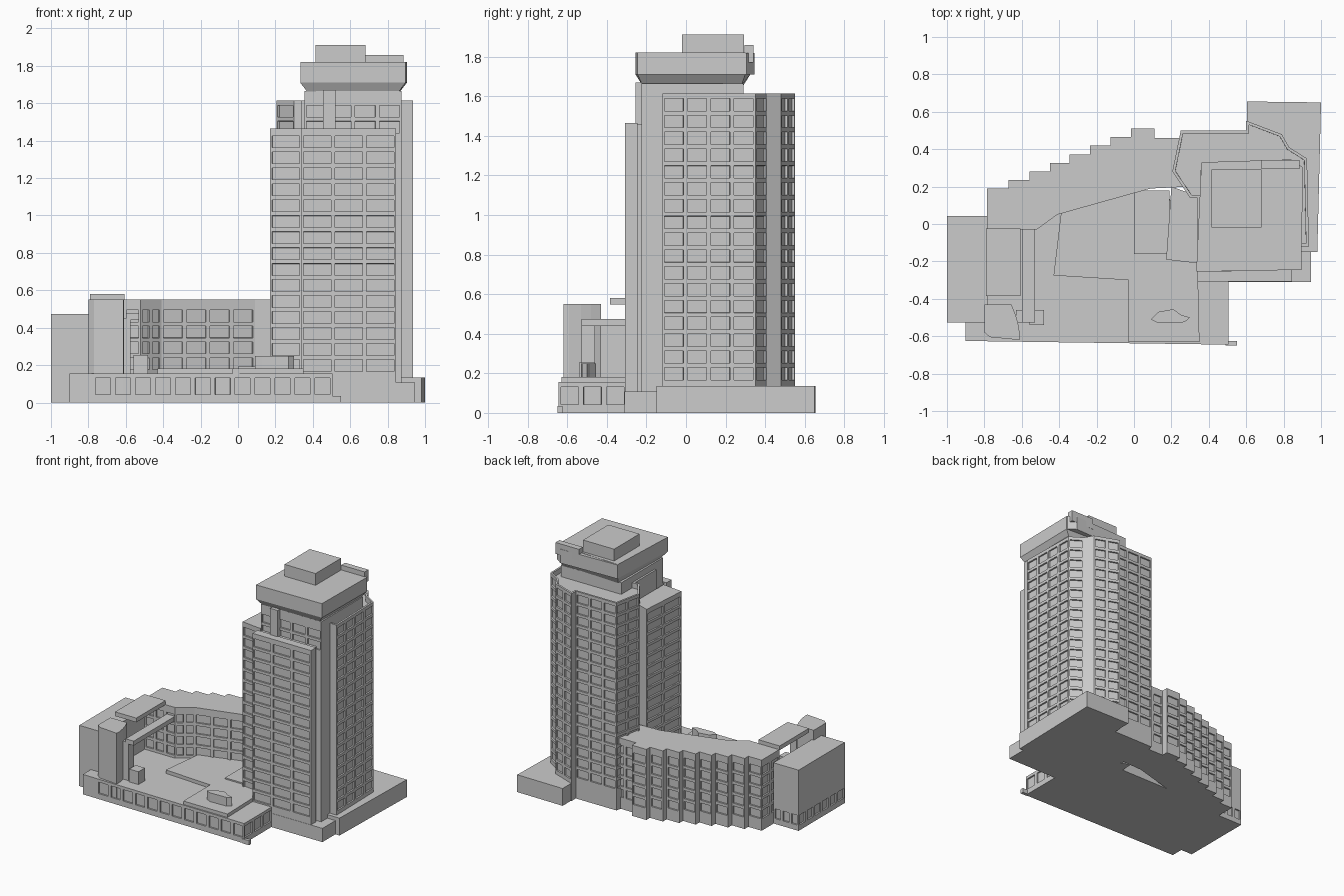
import bpy, bmesh
from mathutils import Vector

if "Cube" in bpy.data.objects:
    bpy.data.objects.remove(bpy.data.objects["Cube"])


def finish(name, bm):
    me = bpy.data.meshes.new(name)
    bm.to_mesh(me)
    bm.free()
    ob = bpy.data.objects.new(name, me)
    bpy.context.collection.objects.link(ob)
    return ob


def prism(name, pts, z0, z1, wins=None, rim=0.0, frame=0.011, depth=0.012):
    """Counter-clockwise footprint extruded z0..z1.
    wins: {edge index: (columns, rows, window z0, window z1)} recessed panes."""
    wins = wins or {}
    bm = bmesh.new()
    n = len(pts)

    def quad(a, b, lo, hi):
        return bm.faces.new([bm.verts.new(v) for v in (
            (a.x, a.y, lo), (b.x, b.y, lo), (b.x, b.y, hi), (a.x, a.y, hi))])

    panes = []
    for i in range(n):
        a, b = Vector(pts[i]), Vector(pts[(i + 1) % n])
        if i not in wins:
            quad(a, b, z0, z1)
            continue
        cols, rows, w0, w1 = wins[i]
        if w0 > z0:
            quad(a, b, z0, w0)
        if w1 < z1:
            quad(a, b, w1, z1)
        for c in range(cols):
            p, q = a.lerp(b, c / cols), a.lerp(b, (c + 1) / cols)
            for r in range(rows):
                h = (w1 - w0) / rows
                panes.append(quad(p, q, w0 + r * h, w0 + (r + 1) * h))
    bm.faces.new([bm.verts.new((x, y, z0)) for x, y in reversed(pts)])
    top = bm.faces.new([bm.verts.new((x, y, z1)) for x, y in pts])
    if panes:
        bm.normal_update()
        bmesh.ops.inset_individual(bm, faces=panes, thickness=frame, use_even_offset=True)
        bm.normal_update()
        bmesh.ops.inset_individual(bm, faces=panes, thickness=0.0005, depth=-depth)
    if rim:  # sunken roof behind a parapet
        bm.normal_update()
        bmesh.ops.inset_individual(bm, faces=[top], thickness=0.015, use_even_offset=True)
        bmesh.ops.inset_individual(bm, faces=[top], thickness=0.0005, depth=-rim)
    return finish(name, bm)


def box(name, x0, x1, y0, y1, z0, z1, wins=None, **kw):
    return prism(name, [(x0, y0), (x1, y0), (x1, y1), (x0, y1)], z0, z1, wins, **kw)


def loft(name, rings):
    """Stack of footprints [(points, z), ...] joined with flat sides."""
    bm = bmesh.new()
    vs = [[bm.verts.new((x, y, z)) for x, y in pts] for pts, z in rings]
    n = len(vs[0])
    for lo, hi in zip(vs, vs[1:]):
        for i in range(n):
            j = (i + 1) % n
            bm.faces.new((lo[i], lo[j], hi[j], hi[i]))
    bm.faces.new(vs[0][::-1])
    bm.faces.new(vs[-1])
    return finish(name, bm)


# Low front podium with its window row, and the ground storey under the courtyard
prism("front_podium",
      [(-0.9, -0.625), (-0.775, -0.627), (0.505, -0.645), (0.505, -0.3), (0.4, 0.1),
       (-0.5, 0.1), (-0.9, 0.0)], 0, 0.155,
      {1: (12, 1, 0.03, 0.145), 2: (3, 1, 0.03, 0.145)}, frame=0.013)
box("podium_corner_stub", 0.49, 0.55, -0.65, -0.625, 0, 0.035)

# Raised courtyard terraces
prism("terrace", [(-0.43, -0.275), (-0.03, -0.3), (-0.03, -0.63), (0.35, -0.63),
                  (0.34, -0.2), (0.17, 0.18), (0, 0.18), (-0.39, 0.06)], 0.15, 0.182)
box("terrace_step", 0.0, 0.19, -0.16, 0.18, 0.15, 0.192)
prism("roof_kiosk", [(0.09, -0.51), (0.13, -0.53), (0.27, -0.525), (0.3, -0.5), (0.25, -0.485),
                     (0.21, -0.455), (0.13, -0.47)], 0.18, 0.25)

# Plinth under the tower
prism("tower_plinth", [(0.45, -0.15), (0.98, -0.15), (1.0, 0.65), (0.605, 0.655),
                       (0.605, 0.49), (0.45, 0.49)], 0, 0.135)
box("plinth_front", 0.4, 0.945, -0.31, -0.1, 0, 0.107)

# Tower: tall rear body
F0, F15, F17 = 0.155, 1.437, 1.60
prism("tower_rear_body",
      [(0.34, -0.12), (0.935, -0.12), (0.925, 0.35), (0.83, 0.41), (0.79, 0.48), (0.6, 0.552),
       (0.6, 0.5), (0.25, 0.5), (0.205, 0.28), (0.3, 0.14), (0.34, 0.14)], 0, 1.615,
      {1: (4, 17, F0, F17), 2: (1, 17, F0, F17), 4: (2, 17, F0, F17), 6: (3, 17, F0, F17),
       7: (2, 17, F0, F17), 8: (1, 17, F0, F17)}, rim=0.04)

# Tower: lower front slab and left bay
box("tower_front_slab", 0.34, 0.845, -0.308, -0.245, 0, 1.465,
    {0: (3, 15, F0, F15)})
prism("tower_left_bay", [(0.172, -0.19), (0.34, -0.21), (0.34, 0.15), (0.2, 0.2)], 0, 1.465,
      {0: (1, 15, F0, F15), 3: (2, 15, F0, F15)})

# Tower: central core rising to the crown
box("tower_core", 0.355, 0.875, -0.225, 0.29, 0, 1.665, {0: (4, 2, 1.43, 1.6)})
box("core_pilaster", 0.455, 0.52, -0.255, -0.21, 1.46, 1.67)
box("slab_link", 0.36, 0.83, -0.25, -0.22, 0, 1.46)

# Flared crown and roof blocks
neck = [(0.375, -0.22), (0.855, -0.22), (0.86, 0.28), (0.38, 0.29)]
rim = [(0.333, -0.255), (0.895, -0.245), (0.903, 0.3), (0.36, 0.325)]
loft("tower_crown", [(neck, 1.655), (rim, 1.71), (rim, 1.82)])
prism("crown_back_panel", [(0.36, 0.3), (0.9, 0.28), (0.9, 0.305), (0.84, 0.345), (0.36, 0.33)],
      1.71, 1.818)
box("roof_block", 0.415, 0.683, -0.02, 0.292, 1.81, 1.912)
box("roof_ledge", 0.683, 0.885, 0.295, 0.342, 1.77, 1.858)

# Rear wing with a staircase of bays along the back
xs = [0.11, -0.015, -0.125, -0.235, -0.345, -0.45, -0.56, -0.67, -0.785]
wing = [(-0.785, -0.03), (-0.52, -0.03), (-0.41, 0.05), (0.09, 0.19), (0.3, 0.2), (0.3, 0.46),
        (0.11, 0.46)]
wins = {1: (2, 4, 0.165, 0.505), 2: (4, 4, 0.165, 0.505), 0: (3, 4, 0.165, 0.505),
        5: (2, 5, 0.08, 0.505)}
for k in range(len(xs) - 1):
    y = 0.51 - 0.0457 * k
    wins[len(wing)] = (1, 5, 0.08, 0.505)
    wing += [(xs[k], y), (xs[k + 1], y)]
# first bay's side wall (edge 6) stays plain, so shift the window edges by the point order
wins = {k: v for k, v in wins.items()}
wins[len(wing) - 1] = (2, 5, 0.08, 0.505)
prism("rear_wing", wing, 0, 0.55, wins)

# Left end block with small ground windows
box("left_block", -1.0, -0.783, -0.527, 0.042, 0, 0.473,
    {2: (3, 1, 0.03, 0.13), 3: (6, 1, 0.03, 0.13)}, frame=0.012)

# Stair tower at the front left, canopy slab and bridge beam
prism("stair_tower", [(-0.8, -0.58), (-0.77, -0.605), (-0.612, -0.62), (-0.61, -0.59),
                      (-0.62, -0.53), (-0.635, -0.48), (-0.655, -0.43), (-0.8, -0.43)],
      0.0, 0.55)
box("canopy_slab", -0.79, -0.607, -0.385, -0.025, 0.547, 0.58)
box("bridge_beam", -0.6, -0.53, -0.527, -0.02, 0.44, 0.475)
box("beam_pier", -0.63, -0.575, -0.527, -0.46, 0.15, 0.45)
box("courtyard_hut", -0.56, -0.48, -0.54, -0.46, 0.15, 0.255)
